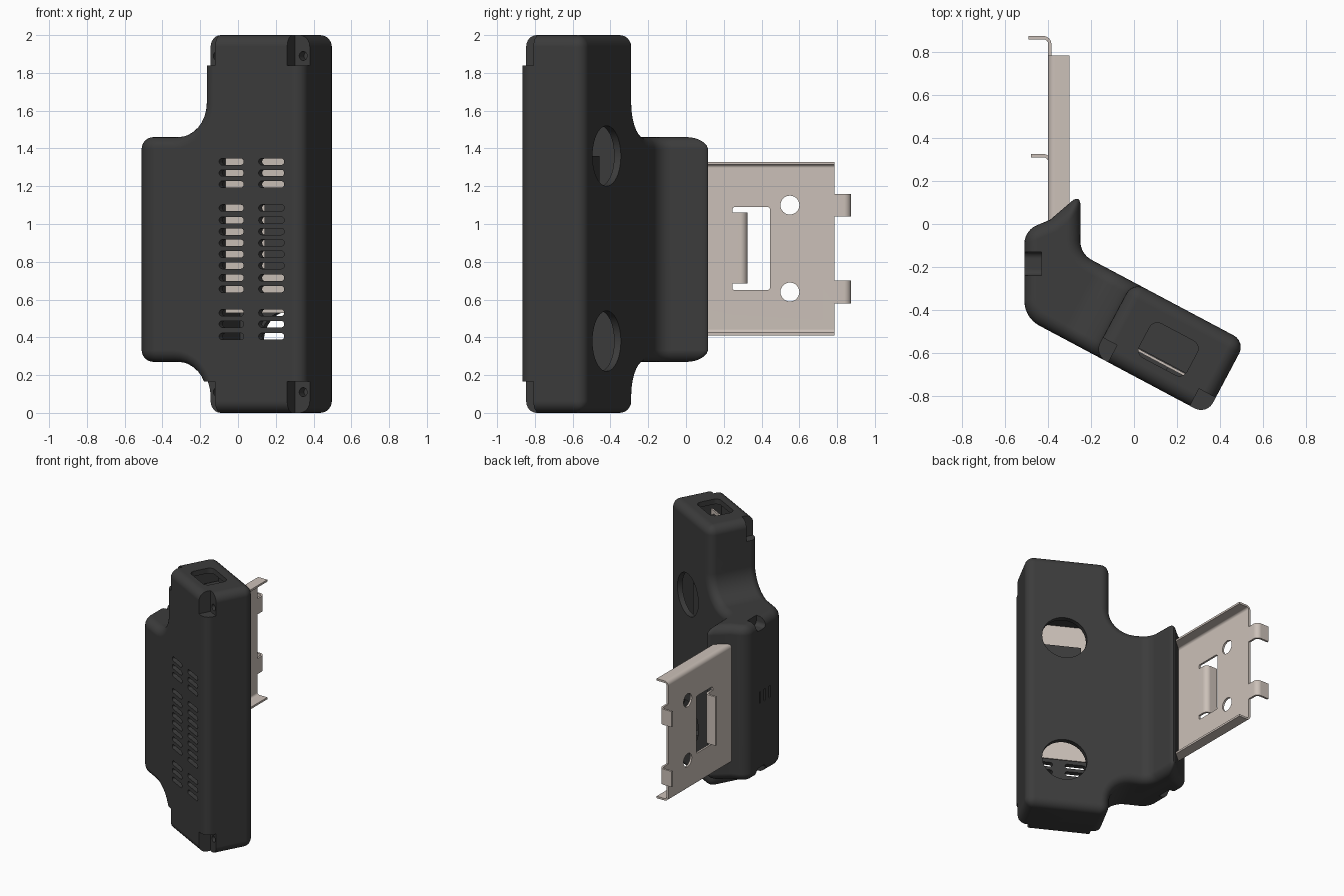
import bpy, bmesh, math
from mathutils import Matrix, Vector

if "Cube" in bpy.data.objects:
    bpy.data.objects.remove(bpy.data.objects["Cube"])

TILT = Matrix.Rotation(math.radians(-28), 4, 'Z')   # frame of the slanted housing
CUT = bpy.data.collections.new("cutters")
bpy.context.scene.collection.children.link(CUT)


def material(name, rgb):
    m = bpy.data.materials.new(name)
    m.diffuse_color = (*rgb, 1)
    m.use_nodes = True
    m.node_tree.nodes["Principled BSDF"].inputs["Base Color"].default_value = m.diffuse_color
    return m


DARK = material("dark plastic", (0.045, 0.045, 0.045))
STEEL = material("warm steel", (0.60, 0.53, 0.48))


def rounded(pts, closed=True, n=8):
    """Fillet a 2D path; each point is (a, b) or (a, b, radius)."""
    out = []
    for i, p in enumerate(pts):
        c = Vector(p[:2])
        if len(p) < 3 or (not closed and i in (0, len(pts) - 1)):
            out.append(c)
            continue
        d1 = (Vector(pts[i - 1][:2]) - c).normalized()
        d2 = (Vector(pts[(i + 1) % len(pts)][:2]) - c).normalized()
        half = d1.angle(d2) / 2
        mid = c + (d1 + d2).normalized() * p[2] / math.sin(half)
        t = p[2] / math.tan(half)
        s, e = c + d1 * t - mid, c + d2 * t - mid
        a0, a1 = math.atan2(s.y, s.x), math.atan2(e.y, e.x)
        da = (a1 - a0 + math.pi) % (2 * math.pi) - math.pi
        for k in range(n + 1):
            a = a0 + da * k / n
            out.append(mid + Vector((math.cos(a), math.sin(a))) * p[2])
    return out


def to_xyz(plane, p, t):
    return {'xy': (p[0], p[1], t), 'xz': (p[0], t, p[1]), 'yz': (t, p[0], p[1])}[plane]


def make(name, plane, pts, lo, hi, mat=None, tilted=False, closed=True):
    """Extrude a path; closed paths become solids, open ones become sheet strips."""
    bm = bmesh.new()
    a = [bm.verts.new(to_xyz(plane, p, lo)) for p in pts]
    b = [bm.verts.new(to_xyz(plane, p, hi)) for p in pts]
    for i in range(0 if closed else 1, len(pts)):
        bm.faces.new((a[i - 1], a[i], b[i], b[i - 1]))
    if closed:
        bm.faces.new(a)
        bm.faces.new(b)
    bmesh.ops.recalc_face_normals(bm, faces=bm.faces)
    me = bpy.data.meshes.new(name)
    bm.to_mesh(me)
    bm.free()
    ob = bpy.data.objects.new(name, me)
    (bpy.context.scene.collection if mat else CUT).objects.link(ob)
    if mat:
        me.materials.append(mat)
    else:
        ob.hide_render = True
    if tilted:
        ob.matrix_world = TILT
    if not closed:
        ob.modifiers.new("sheet", 'SOLIDIFY').thickness = 0.015
        ob.modifiers["sheet"].offset = 0
    return ob


def rect(a0, a1, b0, b1, r=0):
    pts = [(a0, b0), (a1, b0), (a1, b1), (a0, b1)]
    return rounded([(*p, r) for p in pts], n=6) if r else pts


def circle(a, b, r, n=40):
    return [(a + r * math.cos(2 * math.pi * i / n), b + r * math.sin(2 * math.pi * i / n)) for i in range(n)]


def apply_all(ob):
    bpy.ops.object.select_all(action='DESELECT')
    ob.select_set(True)
    bpy.context.view_layer.objects.active = ob
    for m in list(ob.modifiers):
        bpy.ops.object.modifier_apply(modifier=m.name)


def carve(ob, op='DIFFERENCE'):
    """Apply every waiting cutter to an object, then remove the cutters."""
    bpy.context.view_layer.update()
    m = ob.modifiers.new("cut", 'BOOLEAN')
    m.operation, m.solver = op, 'EXACT'
    m.operand_type, m.collection = 'COLLECTION', CUT
    apply_all(ob)
    for c in list(CUT.objects):
        bpy.data.objects.remove(c)


def smooth(ob):
    apply_all(ob)
    bpy.ops.object.shade_smooth_by_angle(angle=math.radians(32))
    ob.modifiers.new("normals", 'WEIGHTED_NORMAL').keep_sharp = True
    apply_all(ob)


def uv(u, v):
    return tuple((TILT @ Vector((u, v, 0))).xy)


# housing: bent plan outline intersected with its stepped face outline
plan = [uv(.715, -.625), uv(.715, -.24), (-.25, -.139, .1), (-.25, .14), (-.39, .02),
        (-.51, -.03), (-.51, -.436, .13)]
housing = make("housing", 'xy', rounded(plan), -.2, 2.2, DARK)
face = [(.9, 0), (.9, 2), (.12, 2), (.12, 1.46, .18), (-1.2, 1.46), (-1.2, .27), (.12, .27, .18), (.12, 0)]
make("face_outline", 'xz', rounded(face), -2, 2, tilted=True)
carve(housing, 'INTERSECT')
bev = housing.modifiers.new("round", 'BEVEL')
bev.width, bev.segments, bev.limit_method = .062, 6, 'ANGLE'
bev.angle_limit = math.radians(30)
bev.use_clamp_overlap = False
apply_all(housing)

# hollow inside, narrower where the screw corners are
make("cavity", 'xz', [(.16, .18), (.25, .18), (.25, .04), (.6, .04), (.6, .18), (.675, .18), (.675, 1.82),
                      (.6, 1.82), (.6, 1.96), (.25, 1.96), (.25, 1.82), (.16, 1.82)], -.585, -.28, tilted=True)
# vent slots in the front
for z in (1.33, 1.27, 1.21, 1.085, 1.02, .96, .9, .84, .78, .715, .655, .53, .47, .405):
    for u0, u1 in ((.219, .366), (.456, .609)):
        make("vent", 'xz', rect(u0, u1, z - .017, z + .017, .0165), -.75, -.55, tilted=True)
# round holes in the back and the plug opening on top
for z in (1.36, .38):
    make("back_hole", 'xz', circle(.443, z, .16), -.32, -.1, tilted=True)
make("plug_opening", 'xy', rect(.29, .54, -.53, -.35, .04), 1.9, 2.2, tilted=True)
# screw corners
for z0, z1, zs in ((-.2, .165, .11), (1.84, 2.2, 1.89)):
    for u0, u1, us in ((0, .195, .16), (.627, .9, .675)):
        make("screw_corner", 'xz', rect(u0, u1, z0, z1), -.8, -.535, tilted=True)
        make("screw_hole", 'xz', circle(us, zs, .024, 20), -.6, -.48, tilted=True)
# recesses and small slits on the arm's outer side
for z0, z1 in ((1.39, 1.6), (.1, .34)):
    make("side_recess", 'yz', rect(-.24, -.13, z0, z1, .03), -.7, -.43)
for i in range(3):
    y = -.29 + .06 * i
    make("slit", 'yz', rect(y - .008, y + .008, .83, .92), -.6, -.49)
carve(housing)
smooth(housing)

# circuit plate and parts inside
make("inner_plate", 'xz', rect(.2, .64, .53, 1.9), -.515, -.503, STEEL, tilted=True)
make("inner_chip", 'xz', rect(.45, .63, .75, 1.11), -.55, -.515, DARK, tilted=True)
make("inner_block", 'xz', rect(.3, .6, .8, 1.36), -.503, -.36, DARK, tilted=True)
make("plug_socket", 'xz', rect(.28, .55, 1.6, 1.88), -.5, -.3, DARK, tilted=True)

# bracket: folded channel with window and round holes
channel = rounded([(-.3, .418), (-.392, .418, .025), (-.392, 1.322, .025), (-.3, 1.322)], closed=False)
bracket = make("bracket", 'xz', channel, -.06, .785, STEEL, closed=False)
make("window", 'yz', rect(.245, .445, .65, 1.09, .015), -.5, -.34)
for z in (.64, 1.10):
    make("bracket_hole", 'yz', circle(.55, z, .05), -.5, -.34)
carve(bracket)
smooth(bracket)

# bent hooks: two at the end and a spring tongue in the window
end = rounded([(-.392, .775), (-.392, .867, .03), (-.49, .867)], closed=False)
tongue = rounded([(-.392, .235), (-.392, .318, .03), (-.48, .318)], closed=False)
for name, path, z0, z1 in (("lower_hook", end, .58, .70), ("upper_hook", end, 1.04, 1.16),
                           ("spring_tongue", tongue, .685, 1.06)):
    smooth(make(name, 'xy', path, z0, z1, STEEL, closed=False))

bpy.data.collections.remove(CUT)
